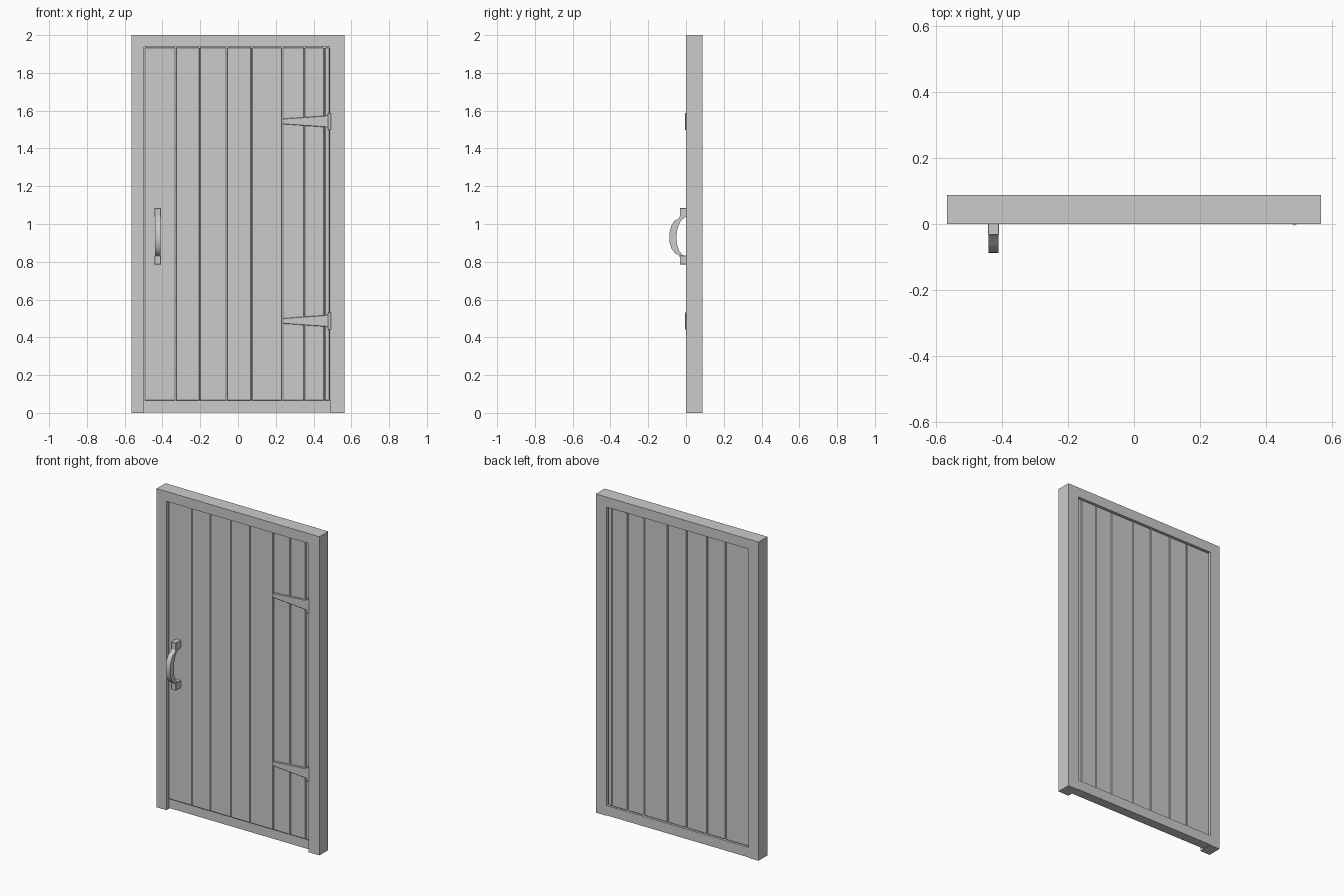
import bpy, bmesh, math, random
from mathutils import Vector

if "Cube" in bpy.data.objects:
    bpy.data.objects.remove(bpy.data.objects["Cube"])

random.seed(4)
BACK = 0.088
PANEL_FRONT, PANEL_BACK = 0.016, 0.078


def prism(name, points, axis, lo, hi, bevel=0.0):
    """Extrude a 2D outline: axis 'y' takes (x, z) points, axis 'x' takes (y, z)."""
    bm = bmesh.new()
    place = (lambda p: (p[0], lo, p[1])) if axis == 'y' else (lambda p: (lo, p[0], p[1]))
    face = bm.faces.new([bm.verts.new(place(p)) for p in points])
    out = bmesh.ops.extrude_face_region(bm, geom=[face])
    step = Vector((0, hi - lo, 0)) if axis == 'y' else Vector((hi - lo, 0, 0))
    bmesh.ops.translate(bm, vec=step, verts=[v for v in out['geom'] if isinstance(v, bmesh.types.BMVert)])
    bmesh.ops.recalc_face_normals(bm, faces=bm.faces)
    mesh = bpy.data.meshes.new(name)
    bm.to_mesh(mesh)
    bm.free()
    ob = bpy.data.objects.new(name, mesh)
    bpy.context.collection.objects.link(ob)
    if bevel:
        mod = ob.modifiers.new("edge", 'BEVEL')
        mod.width, mod.segments = bevel, 1
    return ob


def box(name, x0, x1, y0, y1, z0, z1, bevel=0.0):
    return prism(name, [(x0, z0), (x1, z0), (x1, z1), (x0, z1)], 'y', y0, y1, bevel)


def smooth(ob, angle=35):
    bpy.ops.object.select_all(action='DESELECT')
    ob.select_set(True)
    bpy.context.view_layer.objects.active = ob
    bpy.ops.object.shade_smooth_by_angle(angle=math.radians(angle))


# Frame: one inverted U, plus the recessed sill
prism("door_frame", [(-0.565, 0), (-0.497, 0), (-0.497, 1.938), (0.49, 1.938), (0.49, 0),
                     (0.565, 0), (0.565, 2), (-0.565, 2)], 'y', 0, BACK)
box("sill", -0.497, 0.49, 0.028, BACK, 0.003, 0.065)

# Planks of uneven width, with chamfered edges forming the grooves
seams = [-0.496, -0.33, -0.202, -0.06, 0.072, 0.234, 0.35, 0.458, 0.487]
for i, (a, b) in enumerate(zip(seams, seams[1:])):
    j = random.uniform(-0.001, 0.001)
    box(f"plank_{i + 1}", a + 0.0005, b - 0.0005, PANEL_FRONT + j, PANEL_BACK + j, 0.065, 1.936, 0.004)

# Pull handle: two feet and a bowed grip
hx = -0.425
for name, z0, z1 in (("handle_foot_lower", 0.785, 0.832), ("handle_foot_upper", 1.036, 1.085)):
    box(name, hx - 0.017, hx + 0.017, -0.033, PANEL_FRONT + 0.002, z0, z1, 0.002)
outer = [(-0.031, 1.045), (-0.038, 1.03), (-0.062, 1.016), (-0.078, 0.99), (-0.086, 0.96),
         (-0.088, 0.93), (-0.086, 0.9), (-0.077, 0.87), (-0.059, 0.846), (-0.036, 0.833), (-0.031, 0.82)]
inner = [(-0.003, 0.825), (-0.02, 0.838), (-0.037, 0.86), (-0.047, 0.89), (-0.051, 0.93),
         (-0.047, 0.965), (-0.039, 0.995), (-0.024, 1.02), (-0.004, 1.037)]
smooth(prism("handle_grip", outer + inner, 'x', hx - 0.015, hx + 0.015))

# Strap hinges: tapered strap, leaf plate and barrel
for name, z in (("upper", 1.543), ("lower", 0.487)):
    tip = [(0.248 - 0.014 * math.sin(t), z + 0.015 * math.cos(t))
           for t in [math.pi * k / 8 for k in range(9)]]
    prism(f"{name}_hinge_strap", tip + [(0.475, z - 0.031), (0.475, z + 0.031)], 'y',
          0.005, PANEL_FRONT + 0.003, 0.002)
    box(f"{name}_hinge_plate", 0.47, 0.488, 0.003, PANEL_FRONT + 0.003, z - 0.036, z + 0.036)
    bpy.ops.mesh.primitive_cylinder_add(vertices=16, radius=0.008, depth=0.09, location=(0.485, 0.004, z))
    barrel = bpy.context.object
    barrel.name = f"{name}_hinge_barrel"
    smooth(barrel)
